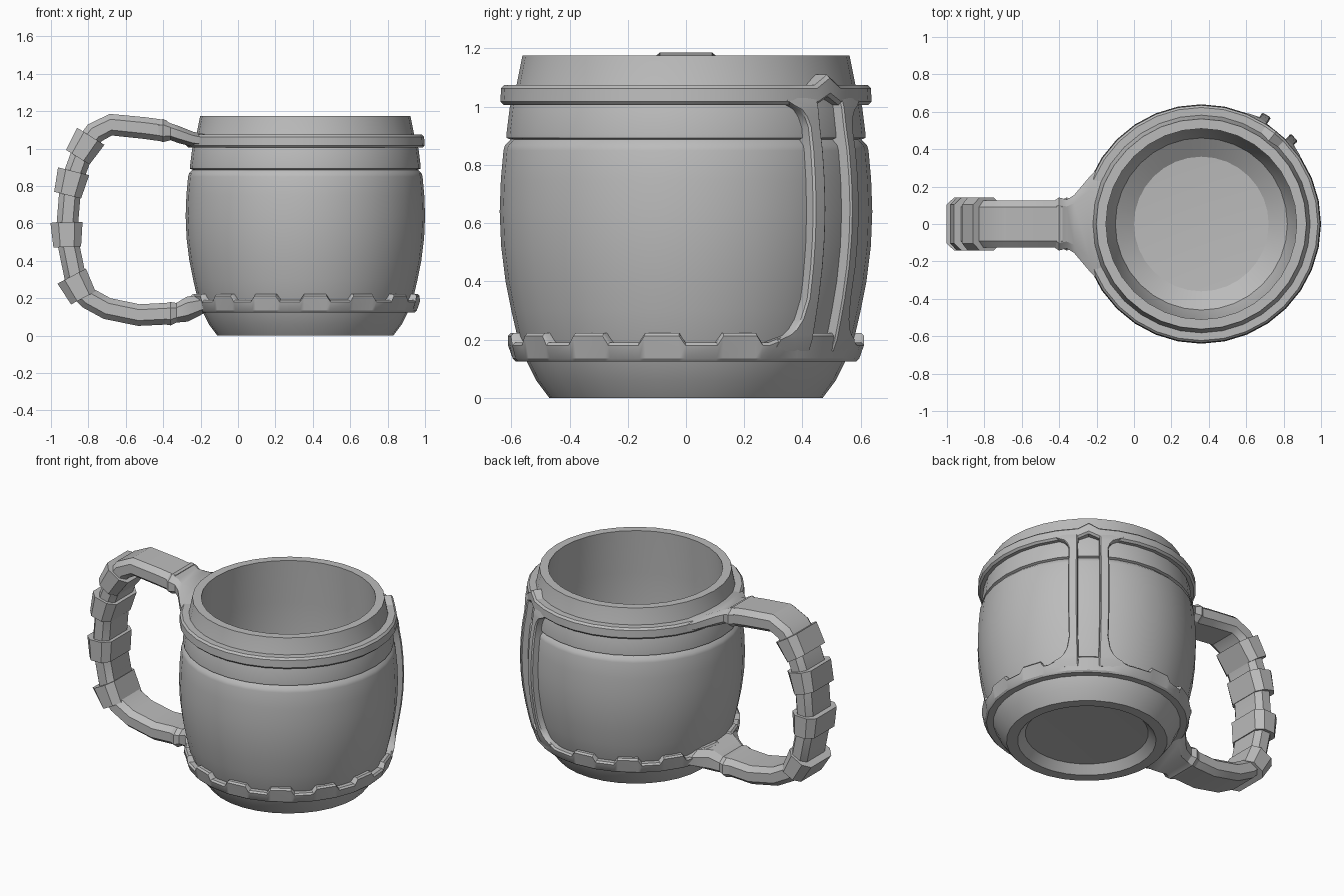
import bpy, bmesh
from math import sin, cos, pi, radians
from mathutils import Vector

if "Cube" in bpy.data.objects:
    bpy.data.objects.remove(bpy.data.objects["Cube"])

CX = 0.36                 # mug axis
STRAP = radians(51)       # direction of the strap pair

grey = bpy.data.materials.new("plain_grey")
grey.use_nodes = True
grey.diffuse_color = (0.5, 0.5, 0.5, 1)
grey.node_tree.nodes["Principled BSDF"].inputs["Base Color"].default_value = (0.5, 0.5, 0.5, 1)


def polar(r, a, z):
    return (CX + r * cos(a), r * sin(a), z)


def loft(name, rings, loop=False, closed=True, smooth=30):
    """Skin a list of equal rings; loop joins last to first, otherwise ends are capped."""
    bm = bmesh.new()
    rows = [[bm.verts.new(p) for p in ring] for ring in rings]
    n = len(rows[0])
    pairs = list(zip(rows, rows[1:])) + ([(rows[-1], rows[0])] if loop else [])
    for a, b in pairs:
        for i in range(n if closed else n - 1):
            j = (i + 1) % n
            bm.faces.new((a[i], a[j], b[j], b[i]))
    if not loop:
        bm.faces.new(rows[0])
        bm.faces.new(rows[-1])
    bmesh.ops.remove_doubles(bm, verts=bm.verts, dist=1e-5)
    bmesh.ops.recalc_face_normals(bm, faces=bm.faces)
    mesh = bpy.data.meshes.new(name)
    bm.to_mesh(mesh)
    bm.free()
    mesh.materials.append(grey)
    ob = bpy.data.objects.new(name, mesh)
    bpy.context.collection.objects.link(ob)
    bpy.ops.object.select_all(action='DESELECT')
    ob.select_set(True)
    bpy.context.view_layer.objects.active = ob
    bpy.ops.object.shade_smooth_by_angle(angle=radians(smooth))
    return ob


def lerp(table, x):
    for (x0, y0), (x1, y1) in zip(table, table[1:]):
        if x <= x1:
            return y0 + (y1 - y0) * max(0, (x - x0) / (x1 - x0))
    return table[-1][1]


# Barrel shaped cup, with hollow inside and recessed base
outer = [(0.47, 0), (0.515, 0.06), (0.545, 0.12), (0.577, 0.2), (0.6, 0.3), (0.62, 0.4),
         (0.635, 0.52), (0.64, 0.64), (0.636, 0.75), (0.627, 0.85), (0.622, 0.867),
         (0.602, 0.887), (0.617, 0.893), (0.617, 0.905), (0.605, 1.0), (0.585, 1.06), (0.562, 1.175)]
inner = [(0.51, 1.175), (0.525, 0.9), (0.535, 0.65), (0.51, 0.35), (0.46, 0.2), (0.36, 0.13), (0, 0.11)]
base = [(0, 0.06), (0.36, 0.05), (0.405, 0)]
profile = base + outer + inner
SEG = 32
loft("cup", [[polar(r, 2 * pi * k / SEG, z) for r, z in profile] for k in range(SEG)],
     loop=True, closed=False)
body_r = [(z, r) for r, z in outer if r != 0.602]


# Hoops running round the cup with shaped upper and lower edges
def hoop(name, angles, r_in, r_low, r_high, low, high, bevel=0.012):
    rings = []
    for a in sorted(angles):
        zb, zt = low(a), high(a)
        sec = [(r_in, zb), (r_low - bevel, zb), (r_low, zb + bevel),
               (r_high, zt - bevel), (r_high - bevel, zt), (r_in, zt)]
        rings.append([polar(r, a, z) for r, z in sec])
    loft(name, rings, loop=True)


def from_strap(a):
    return abs((a - STRAP + pi) % (2 * pi) - pi)


steps = [2 * pi * k / SEG for k in range(SEG)]
peak = 0.1
plain = [a for a in steps if from_strap(a) > peak + 0.02]
hoop("upper_hoop", plain + [STRAP - peak, STRAP, STRAP + peak], 0.555, 0.638, 0.635,
     lambda a: 1.005 + 0.03 * max(0, 1 - from_strap(a) / peak),
     lambda a: 1.075 + 0.035 * max(0, 1 - from_strap(a) / peak))

# Lower hoop with trapezoid teeth
TEETH = 14
pitch = 2 * pi / TEETH
first = radians(-85)
tooth = {}
for k in range(TEETH):
    mid = first + k * pitch
    for off, z in ((-0.3, 0.19), (-0.22, 0.222), (0.22, 0.222), (0.3, 0.19)):
        a = mid + off * pitch
        if from_strap(a) > 0.42:
            tooth[a] = z
for off, z in ((-0.4, 0.19), (-0.33, 0.205), (-0.2, 0.222), (0, 0.222), (0.2, 0.222), (0.33, 0.205), (0.4, 0.19)):
    tooth[STRAP + off] = z
hoop("lower_hoop", tooth, 0.54, 0.596, 0.612, lambda a: 0.125, lambda a: tooth[a], 0.01)

# Pair of upright straps that flare into both hoops
flare = [(0.16, 0.19), (0.2, 0.16), (0.215, 0.1), (0.235, 0.06), (0.27, 0.025), (0.34, 0), (0.45, 0),
         (0.55, 0), (0.65, 0), (0.75, 0), (0.85, 0), (0.93, 0), (0.965, 0.02), (0.99, 0.05), (1.005, 0.1), (1.03, 0.16)]
for side, label in ((-1, "left"), (1, "right")):
    rings = []
    for z, f in flare:
        r = lerp(body_r, z)
        a0, a1 = STRAP + side * 0.1, STRAP + side * (0.182 + f)
        am = STRAP + side * (0.141 + f / 2)
        top = r + 0.04
        rings.append([polar(r - 0.02, a0, z), polar(top - 0.006, a0, z), polar(top, a0 + side * 0.01, z),
                      polar(top, am, z), polar(top, a1 - side * 0.01, z), polar(top - 0.008, a1, z),
                      polar(r - 0.02, a1, z)])
    loft(label + "_strap", rings)


# Handle cross-section: chamfered block across the path
def section(p, d, half_w, half_t):
    n = Vector((-d.z, 0, d.x))
    cw, ct = half_w * 0.72, half_t * 0.5
    pts = [(half_w, ct), (cw, half_t), (-cw, half_t), (-half_w, ct),
           (-half_w, -ct), (-cw, -half_t), (cw, -half_t), (half_w, -ct)]
    return [p + Vector((0, w, 0)) + n * t for w, t in pts]


path = [Vector((x, 0, z)) for x, z in (
    (-0.39, 1.095), (-0.5, 1.11), (-0.68, 1.128), (-0.765, 1.085), (-0.82, 1.01), (-0.895, 0.81), (-0.917, 0.54),
    (-0.86, 0.26), (-0.8, 0.2), (-0.7, 0.145), (-0.53, 0.11), (-0.37, 0.118))]


def tangent(i):
    return (path[min(i + 1, len(path) - 1)] - path[max(i - 1, 0)]).normalized()


loft("handle", [section(p, tangent(i), 0.125, 0.058) for i, p in enumerate(path)])

# Grip rings round the handle
for i, (x, z, dx, dz) in enumerate(((-0.822, 1.01, -0.5, -0.8), (-0.895, 0.815, -0.25, -1),
                                    (-0.915, 0.54, 0.03, -1), (-0.858, 0.26, 0.45, -0.85))):
    p, d = Vector((x, 0, z)), Vector((dx, 0, dz)).normalized()
    loft("grip_ring_%d" % (i + 1), [section(p + d * s * 0.066, d, 0.143, 0.08 - 0.006 * s) for s in (-1, 1)])


# Flared brackets joining the handle to the hoops
def bracket(name, stations):
    rings = []
    for x, w, lo, hi in stations:
        rings.append(section(Vector((x, 0, (lo + hi) / 2)), Vector((1, 0, 0)), w, (hi - lo) / 2))
    loft(name, rings)


bracket("upper_bracket", [(-0.43, 0.122, 1.045, 1.15), (-0.4, 0.142, 1.035, 1.158), (-0.36, 0.13, 1.045, 1.135),
                          (-0.32, 0.155, 1.03, 1.122), (-0.24, 0.25, 1.01, 1.09), (-0.17, 0.32, 1.003, 1.075)])
bracket("lower_bracket", [(-0.4, 0.122, 0.062, 0.172), (-0.36, 0.142, 0.055, 0.18), (-0.33, 0.13, 0.07, 0.175),
                          (-0.27, 0.155, 0.075, 0.21), (-0.2, 0.23, 0.11, 0.215), (-0.17, 0.26, 0.127, 0.2)])
